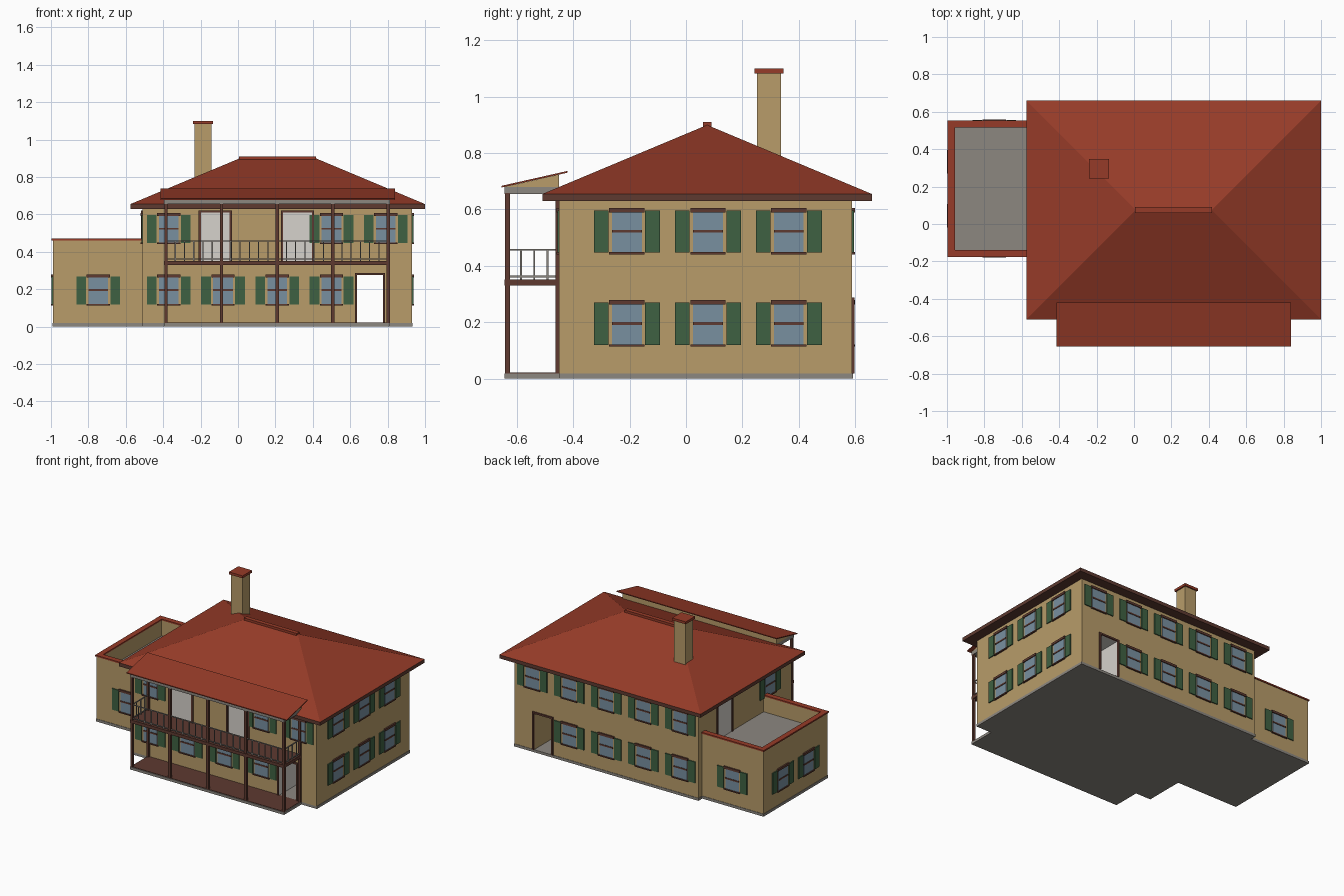
import bpy, bmesh
from math import radians
from mathutils import Vector

cube = bpy.data.objects.get("Cube")
if cube:
    bpy.data.objects.remove(cube, do_unlink=True)


def material(name, hex_code):
    """Flat material from an sRGB hex code, stored as linear values."""
    srgb = [int(hex_code[i:i + 2], 16) / 255 for i in (0, 2, 4)]
    colour = [((c + 0.055) / 1.055) ** 2.4 for c in srgb] + [1]
    m = bpy.data.materials.new(name)
    m.use_nodes = True
    m.diffuse_color = colour
    m.node_tree.nodes["Principled BSDF"].inputs["Base Color"].default_value = colour
    return m


TAN = material("tan_plaster", "B89C6A")
RED = material("red_tile", "963B28")
BROWN = material("dark_brown_wood", "5E3A30")
GREEN = material("green_shutter", "3F6142")
BLUE = material("blue_glass", "7890A0")
PALE = material("pale_door", "D6D2CC")
GREY = material("grey_stone", "8C8780")


def add_box(bm, x, y, z, slot=0):
    """Box spanning the (low, high) ranges x, y, z."""
    verts = bmesh.ops.create_cube(bm, size=1)["verts"]
    for v in verts:
        v.co = Vector([r[0] if c < 0 else r[1] for c, r in zip(v.co, (x, y, z))])
    for f in {f for v in verts for f in v.link_faces}:
        f.material_index = slot


def make_mesh(name, boxes, mats):
    bm = bmesh.new()
    for b in boxes:
        add_box(bm, *b)
    mesh = bpy.data.meshes.new(name)
    bm.to_mesh(mesh)
    bm.free()
    for m in mats:
        mesh.materials.append(m)
    return mesh


def place(name, mesh, loc=(0, 0, 0), turn=0):
    ob = bpy.data.objects.new(name, mesh)
    ob.location = loc
    ob.rotation_euler.z = radians(turn)
    bpy.context.collection.objects.link(ob)
    return ob


def part(name, mat, *boxes):
    return place(name, make_mesh(name, boxes, [mat]))


def solid(name, mat, verts, faces):
    mesh = bpy.data.meshes.new(name)
    mesh.from_pydata(verts, [], faces)
    mesh.materials.append(mat)
    return place(name, mesh)


# Main block, split around a passage that runs from front to back
X0, X1, Y0, Y1 = -0.51, 0.93, -0.45, 0.59
P0, P1, PTOP = 0.637, 0.775, 0.275
BASE, EAVE = 0.018, 0.635
walls = part("main_walls", TAN,
             ((X0, P0), (Y0, Y1), (BASE, EAVE)),
             ((P1, X1), (Y0, Y1), (BASE, EAVE)),
             ((P0, P1), (Y0, Y1), (PTOP, EAVE)))
walls.data.materials.append(PALE)
for f in walls.data.polygons:
    inner_side = f.normal.x > 0.9 and abs(f.center.x - P0) < 0.01
    ceiling = f.normal.z < -0.9 and f.center.z > 0.1
    f.material_index = int(inner_side or ceiling)
part("main_base", GREY, ((X0 - .003, X1 + .003), (Y0, Y1 + .003), (0, BASE)))

# Hip roof, fascia and ridge cap
RX, RY = (-0.575, 1.0), (-0.51, 0.66)
part("roof_fascia", BROWN, (RX, RY, (0.63, 0.655)))
corners = [(RX[i], RY[j], 0.655) for i, j in ((0, 0), (1, 0), (1, 1), (0, 1))]
solid("hip_roof", RED, corners + [(0.01, 0.075, 0.9), (0.415, 0.075, 0.9)],
      [(0, 1, 5, 4), (1, 2, 5), (2, 3, 4, 5), (3, 0, 4), (3, 2, 1, 0)])
part("ridge_cap", RED, ((0.005, 0.417), (0.06, 0.09), (0.885, 0.91)))

# Chimney
part("chimney", TAN, ((-0.232, -0.143), (0.252, 0.338), (0.7, 1.085)))
part("chimney_cap", RED, ((-0.241, -0.134), (0.243, 0.347), (1.083, 1.1)))

# Side wing with a walled roof terrace
WX, WY0, WY1, WTOP, T = -0.99, -0.17, 0.548, 0.46, 0.03


def ring(grow, z, thick):
    """Three walls around the open side of the wing."""
    a, b, c = WX - grow, WY0 - grow, WY1 + grow
    return [((a, a + thick), (b, c), z),
            ((a + thick, X0), (b, b + thick), z),
            ((a + thick, X0), (c - thick, c), z)]


part("wing_walls", TAN, *ring(0, (BASE, WTOP), T))
part("wing_parapet_cap", RED, *ring(0.006, (WTOP, 0.47), T + 0.008))
part("terrace_floor", GREY, ((WX + T, X0), (WY0 + T, WY1 - T), (0.33, 0.35)))
part("wing_base", GREY, ((WX - .003, X0 - .003), (WY0 - .003, WY1 + .003), (0, BASE)))

# One shared window: glass, lintel, sill, sash bar and a pair of shutters
window = make_mesh("window", [
    ((-.053, .053), (-.004, .002), (0, .148), 0),
    ((-.053, .053), (-.007, .002), (.073, .083), 1),
    ((-.0625, .0625), (-.01, .002), (.145, .161), 1),
    ((-.0625, .0625), (-.01, .002), (-.004, .004), 1),
    ((-.117, -.065), (-.007, .002), (.002, .152), 2),
    ((.065, .117), (-.007, .002), (.002, .152), 2)], [BLUE, BROWN, GREEN])
LOW, HIGH = 0.117, 0.445
COLS = [-0.37 + 0.29 * i for i in range(5)]
SIDE_ROWS = (-0.21, 0.078, 0.365)
groups = {
    "front_lower": [((x, Y0, LOW), 0) for x in COLS[:4]],
    "front_upper": [((x, Y0, HIGH), 0) for x in (COLS[0], COLS[3], COLS[4])],
    "back_lower": [((x, Y1, LOW), 180) for x in COLS[:4]],
    "back_upper": [((x, Y1, HIGH), 180) for x in COLS],
    "left_lower": [((X1, y, LOW), 90) for y in SIDE_ROWS],
    "left_upper": [((X1, y, HIGH), 90) for y in SIDE_ROWS],
    "right_upper": [((X0, SIDE_ROWS[0], HIGH), -90)],
    "wing_side": [((WX, y, LOW), -90) for y in (0.045, 0.333)],
    "wing_front": [((-0.747, WY0, LOW), 0)],
    "wing_back": [((-0.747, WY1, LOW), 180)],
}
for group, spots in groups.items():
    for i, (loc, turn) in enumerate(spots):
        place(f"window_{group}_{i + 1}", window, loc, turn)


def door_mesh(name, w, h, panel):
    """Door frame around an opening, with an optional pale panel."""
    d = (-.009, .002)
    boxes = [((-w - .012, -w), d, (0, h), 0), ((w, w + .012), d, (0, h), 0),
             ((-w - .012, w + .012), d, (h, h + .012), 0)]
    if panel:
        boxes.append(((-w, w), (-.003, .002), (0, h), 1))
    return make_mesh(name, boxes, [BROWN, PALE])


# Doors
passage_frame = door_mesh("passage_frame", (P1 - P0) / 2, PTOP - BASE, False)
place("passage_frame_front", passage_frame, ((P0 + P1) / 2, Y0, BASE), 0)
place("passage_frame_back", passage_frame, ((P0 + P1) / 2, Y1, BASE), 180)
upper_door = door_mesh("upper_door", 0.077, 0.26, True)
place("balcony_door_1", upper_door, (-0.122, Y0, 0.35))
place("balcony_door_2", upper_door, (0.318, Y0, 0.35))
place("terrace_door", upper_door, (X0, 0.3, 0.35), -90)

# Porch: base, floor, balcony deck and posts
GX, GY = (-0.395, 0.812), (-0.645, Y0)
part("porch_base", GREY, (GX, GY, (0, BASE)))
part("porch_floor", BROWN, ((GX[0] + .005, GX[1] - .005), (GY[0] + .005, Y0), (BASE, .021)))
part("balcony_deck", BROWN, (GX, GY, (0.33, 0.352)))
POSTS = [-0.385 + 0.297 * i for i in range(5)]
H = 0.009
part("porch_posts", BROWN,
     *[((x - H, x + H), (-.642, -.624), (BASE, .658)) for x in POSTS],
     *[((x - H, x + H), (-.463, -.445), (BASE, .658)) for x in (POSTS[0], POSTS[-1])])

# Balcony railing along the front and both ends
R = 0.003
rails, bars = [], []
for z in (0.362, 0.457):
    level = (z - R, z + R)
    rails.append(((POSTS[0], POSTS[-1]), (-.633 - R, -.633 + R), level))
    rails += [((x - R, x + R), (-.633, Y0), level) for x in (POSTS[0], POSTS[-1])]
N = 6
for x in POSTS[:-1]:
    for k in range(1, N):
        c = x + 0.297 * k / N
        bars.append(((c - R, c + R), (-.633 - R, -.633 + R), (0.35, 0.457)))
for x in (POSTS[0], POSTS[-1]):
    for k in range(1, 4):
        c = -.633 + 0.047 * k
        bars.append(((x - R, x + R), (c - R, c + R), (0.35, 0.457)))
part("balcony_rails", GREY, *rails)
part("balcony_balusters", GREY, *bars)

# Porch roof: beam, wedge-shaped ends and a thin tiled slope
part("porch_beam", GREY, (GX, GY, (0.655, 0.68)))
wedge = [(x, y, z) for x in GX for y, z in ((GY[0], .68), (Y0, .68), (Y0, .724))]
solid("porch_roof_wedge", TAN, wedge,
      [(0, 2, 1), (3, 4, 5), (0, 1, 4, 3), (1, 2, 5, 4), (2, 0, 3, 5)])
slope = [(x, y, z + t) for t in (0, .006) for x, y, z in
         ((-.415, -.655, .678), (.84, -.655, .678), (.84, -.42, .731), (-.415, -.42, .731))]
solid("porch_roof", RED, slope,
      [(3, 2, 1, 0), (4, 5, 6, 7)] + [(i, (i + 1) % 4, (i + 1) % 4 + 4, i + 4) for i in range(4)])
